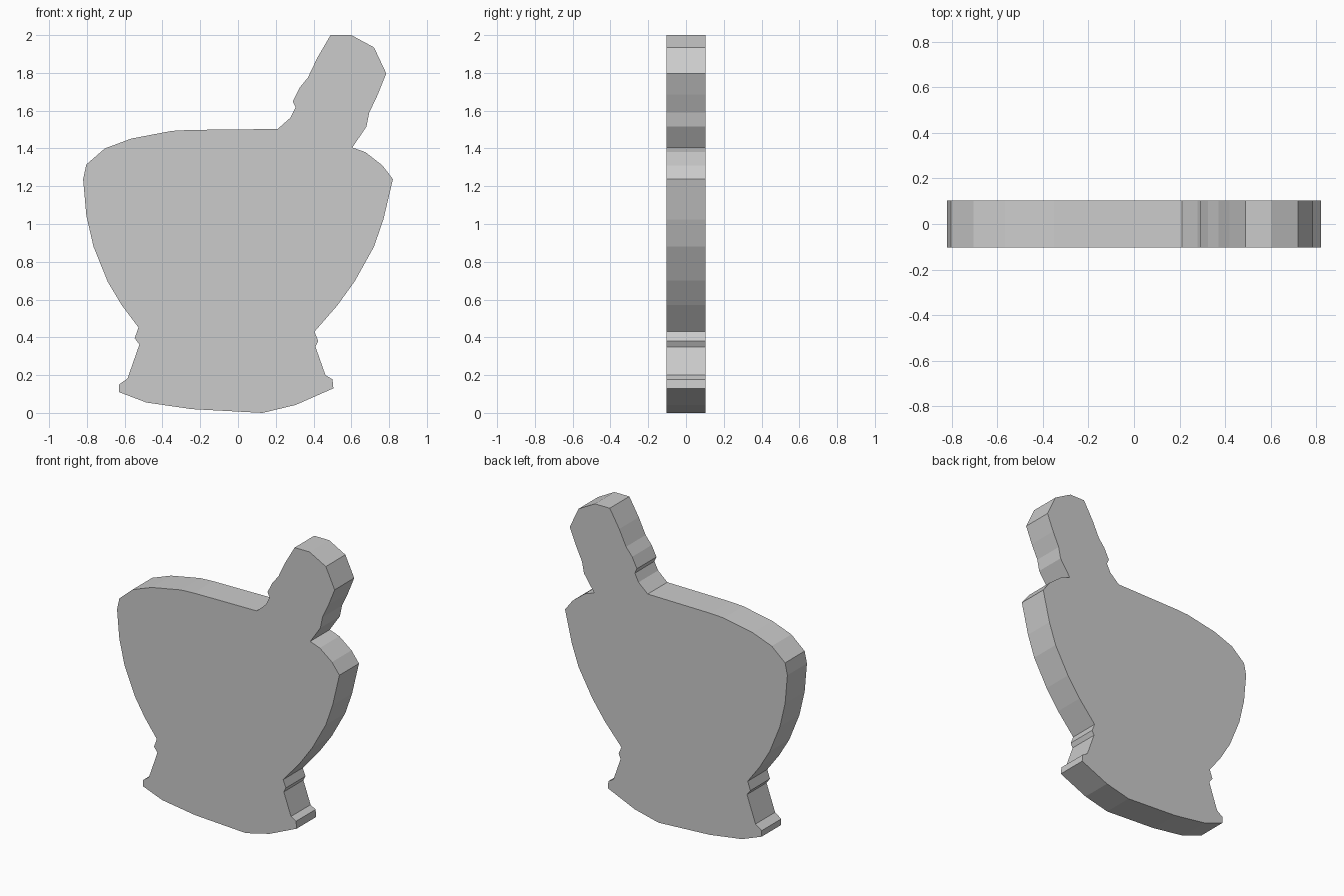
import bpy, bmesh

if "Cube" in bpy.data.objects:
    bpy.data.objects.remove(bpy.data.objects["Cube"])

HALF_DEPTH = 0.103

# Outline in (x, z), listed clockwise by part
pestle = [(.21, 1.503), (.278, 1.563), (.305, 1.617), (.29, 1.65), (.325, 1.72),
          (.37, 1.775), (.42, 1.88), (.49, 2.0), (.60, 2.0), (.72, 1.935),
          (.785, 1.797), (.74, 1.685), (.695, 1.59), (.68, 1.515), (.605, 1.405)]
bowl_right = [(.675, 1.38), (.765, 1.31), (.82, 1.237), (.77, 1.025),
              (.72, .88), (.62, .70), (.527, .57), (.405, .43)]
foot = [(.425, .38), (.41, .35), (.463, .20), (.50, .178), (.505, .13),
        (.305, .042), (.13, 0), (-.245, .02), (-.485, .055), (-.63, .11),
        (-.63, .15), (-.585, .182), (-.522, .362), (-.547, .395)]
bowl_left = [(-.527, .452), (-.615, .57), (-.69, .695), (-.765, .88), (-.803, 1.045),
             (-.82, 1.237), (-.803, 1.315), (-.705, 1.40), (-.565, 1.452),
             (-.35, 1.493), (-.255, 1.498)]


def extrude_outline(name, outline, half_depth):
    """Flat-sided slab: the outline at the front, extruded to the back."""
    bm = bmesh.new()
    face = bm.faces.new([bm.verts.new((x, -half_depth, z)) for x, z in outline])
    result = bmesh.ops.extrude_face_region(bm, geom=[face], use_keep_orig=True)
    moved = [g for g in result["geom"] if isinstance(g, bmesh.types.BMVert)]
    bmesh.ops.translate(bm, verts=moved, vec=(0, 2 * half_depth, 0))
    bmesh.ops.recalc_face_normals(bm, faces=bm.faces)
    mesh = bpy.data.meshes.new(name)
    bm.to_mesh(mesh)
    bm.free()
    obj = bpy.data.objects.new(name, mesh)
    bpy.context.collection.objects.link(obj)
    return obj


# One continuous slab in the shape of a mortar with its pestle
extrude_outline("mortar_and_pestle", pestle + bowl_right + foot + bowl_left, HALF_DEPTH)
